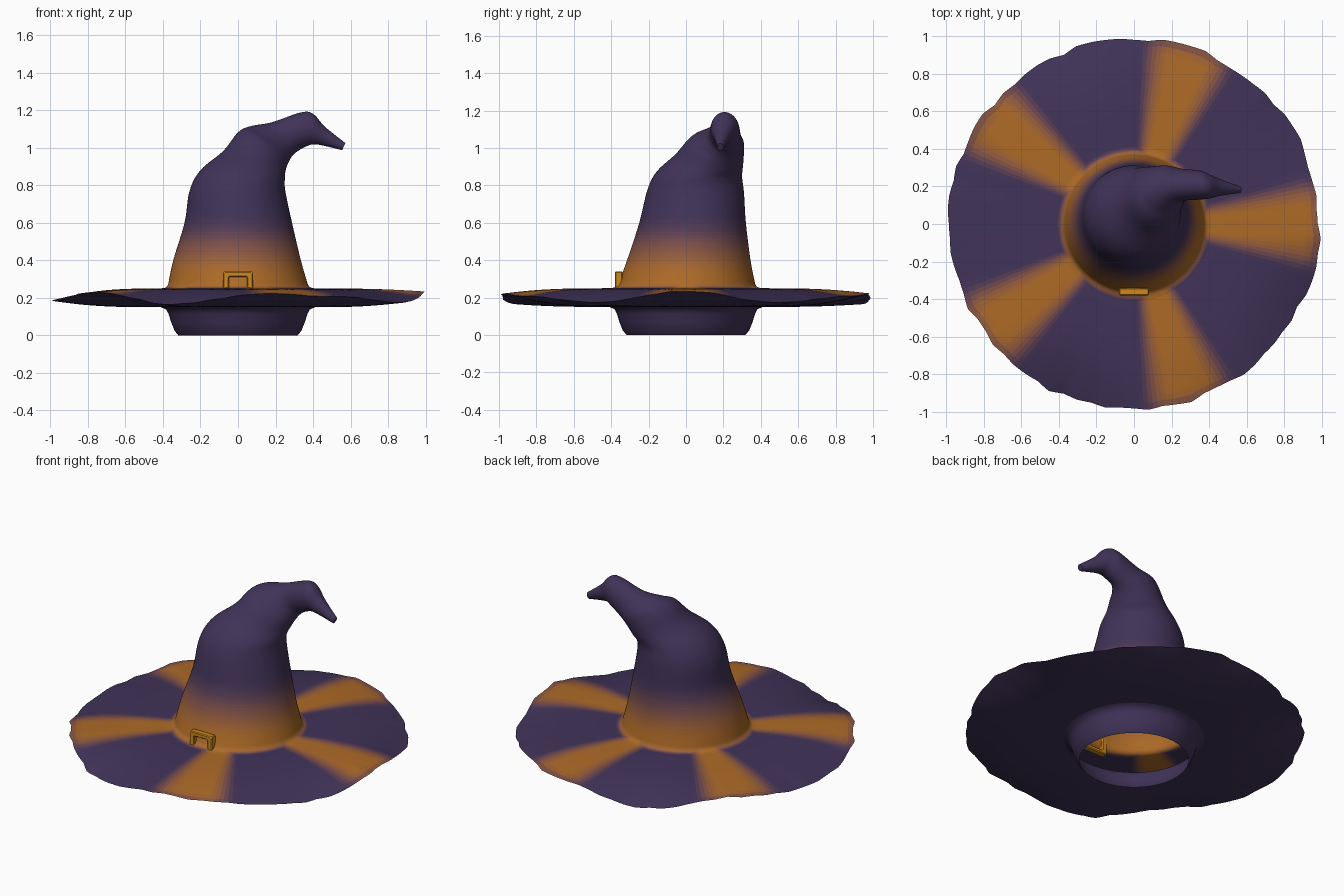
import bpy, bmesh, math, random
from mathutils import Vector

if "Cube" in bpy.data.objects:
    bpy.data.objects.remove(bpy.data.objects["Cube"])

random.seed(4)
SEG = 240
PURPLE = Vector((.052, .033, .098))
ORANGE = Vector((.42, .145, .02))
STEPS = 28


def material(name, col):
    m = bpy.data.materials.new(name)
    m.diffuse_color = (*col, 1)
    m.use_nodes = True
    m.node_tree.nodes["Principled BSDF"].inputs["Base Color"].default_value = m.diffuse_color
    return m


# purple-to-orange dye ramp
ramp = [material(f"dye_{i}", PURPLE.lerp(ORANGE, (i / (STEPS - 1)) ** 1.3)) for i in range(STEPS)]
gold = material("buckle_gold", (.62, .25, .012))


def smooth(a, b, x):
    t = min(1, max(0, (x - a) / (b - a)))
    return t * t * (3 - 2 * t)


def finish(bm, name, angle, mats):
    me = bpy.data.meshes.new(name)
    bm.to_mesh(me)
    bm.free()
    ob = bpy.data.objects.new(name, me)
    bpy.context.collection.objects.link(ob)
    for m in mats:
        me.materials.append(m)
    bpy.ops.object.select_all(action='DESELECT')
    ob.select_set(True)
    bpy.context.view_layer.objects.active = ob
    bpy.ops.object.shade_smooth_by_angle(angle=math.radians(angle))
    return ob


def loft(name, rings, weight, cap=False, angle=60):
    """Skin a stack of closed rings; weight(centre) picks the dye."""
    bm = bmesh.new()
    vs = [[bm.verts.new(p) for p in r] for r in rings]
    for a, b in zip(vs, vs[1:]):
        for j in range(SEG):
            k = (j + 1) % SEG
            f = bm.faces.new((a[j], a[k], b[k], b[j]))
            f.material_index = round(weight(f.calc_center_median()) * (STEPS - 1))
    if cap:
        bm.faces.new(vs[-1])
    return finish(bm, name, angle, ramp)


angles = [2 * math.pi * j / SEG for j in range(SEG)]


def circle(r, z):
    return [(r * math.cos(a), r * math.sin(a), z) for a in angles]


# head collar, open at the bottom
collar = [(.318, 0), (.338, .025), (.356, .07), (.37, .115), (.382, .138), (.41, .15)]
loft("collar", [circle(r, z) for r, z in collar], lambda c: 0)


# brim: underside and top meet in a ragged wavy rim
def noise(amount, count=80):
    pts = [random.uniform(-amount, amount) for _ in range(count)]
    out = []
    for j in range(SEG):
        i, t = divmod(j * count / SEG, 1)
        i = int(i)
        out.append(pts[i] * (1 - t) + pts[(i + 1) % count] * t)
    return out


rim_r = [.986 + n for n in noise(.013)]
rim_z = [.2 + .025 * math.cos(5 * a) + .01 * math.cos(8 * a) + n
         for a, n in zip(angles, noise(.003))]


def brim_ring(t, r0, z0):
    out = []
    for a, rr, rz in zip(angles, rim_r, rim_z):
        r = r0 + (.97 - r0) * t + (rr - .97) * t ** 8
        z = z0 + (rz - z0) * t ** 3
        out.append((r * math.cos(a), r * math.sin(a), z))
    return out


def stripe(c):
    r, a = math.hypot(c.x, c.y), math.atan2(c.y, c.x)
    band = smooth(.1, .95, math.cos(5 * a)) * (1 - .5 * smooth(.92, 1, r))
    return max(band, smooth(.415, .365, r))


N = 20
loft("brim_underside", [brim_ring(i / N, .41, .15) for i in range(N + 1)], lambda c: 0)
loft("brim_top", [brim_ring(1 - i / N, .41, .25) for i in range(N + 1)], stripe)

# bent cone: left x,z / right x,z / front y / back y / front-to-back tilt
keys = [
    (-.41, .25, .41, .25, -.41, .41, 0),
    (-.372, .272, .372, .272, -.362, .37, 0),
    (-.345, .40, .335, .40, -.315, .345, 0),
    (-.285, .60, .288, .60, -.25, .32, 0),
    (-.258, .77, .252, .77, -.205, .31, .01),
    (-.20, .88, .25, .84, -.155, .30, .015),
    (-.08, .98, .255, .885, -.06, .305, .025),
    (0, 1.08, .27, .925, .01, .31, .025),
    (.065, 1.113, .288, .955, .07, .31, .015),
    (.18, 1.135, .315, .98, .12, .295, .01),
    (.335, 1.188, .36, 1.005, .13, .285, 0),
    (.40, 1.18, .40, 1.018, .135, .265, 0),
    (.465, 1.11, .45, 1.012, .15, .24, 0),
    (.572, 1.025, .555, .987, .165, .20, 0),
]


def spline(p0, p1, p2, p3, t):
    return [.5 * (2 * b + (c - a) * t + (2 * a - 5 * b + 4 * c - d) * t * t
                  + (3 * b - a - 3 * c + d) * t ** 3) for a, b, c, d in zip(p0, p1, p2, p3)]


def cone_ring(k):
    xl, zl, xr, zr, yf, yb, tilt = k
    out = []
    for a in angles:
        c, s = math.cos(a), math.sin(a)
        out.append(((xl + xr) / 2 + (xr - xl) / 2 * c,
                    (yf + yb) / 2 + (yb - yf) / 2 * s,
                    (zl + zr) / 2 + (zr - zl) / 2 * c - tilt * s))
    return out


def cone_dye(c):
    return stripe(c) if c.z < .272 else smooth(.66, .3, c.z)


rows = []
for i in range(len(keys) - 1):
    p0, p3 = keys[max(i - 1, 0)], keys[min(i + 2, len(keys) - 1)]
    if i == 1:
        p0 = keys[1]
    n = 12 if i in (2, 3) else 7
    rows += [spline(p0, keys[i], keys[i + 1], p3, k / n) for k in range(n)]
rows.append(keys[-1])
loft("cone", [cone_ring(k) for k in rows], cone_dye, cap=True)

# square buckle frame at the front
bm = bmesh.new()


def square(x, z0, z1, y):
    return [bm.verts.new(p) for p in ((-x, y, z0), (x, y, z0), (x, y, z1), (-x, y, z1))]


loops = [square(.08, .215, .34, -.38), square(.08, .215, .34, -.34),
         square(.047, .238, .312, -.34), square(.047, .238, .312, -.38)]
for i in range(4):
    a, b = loops[i], loops[(i + 1) % 4]
    for j in range(4):
        k = (j + 1) % 4
        bm.faces.new((a[j], a[k], b[k], b[j]))
bmesh.ops.recalc_face_normals(bm, faces=bm.faces[:])
bmesh.ops.bevel(bm, geom=bm.edges[:], offset=.005, segments=1, affect='EDGES')
finish(bm, "buckle", 30, [gold])
